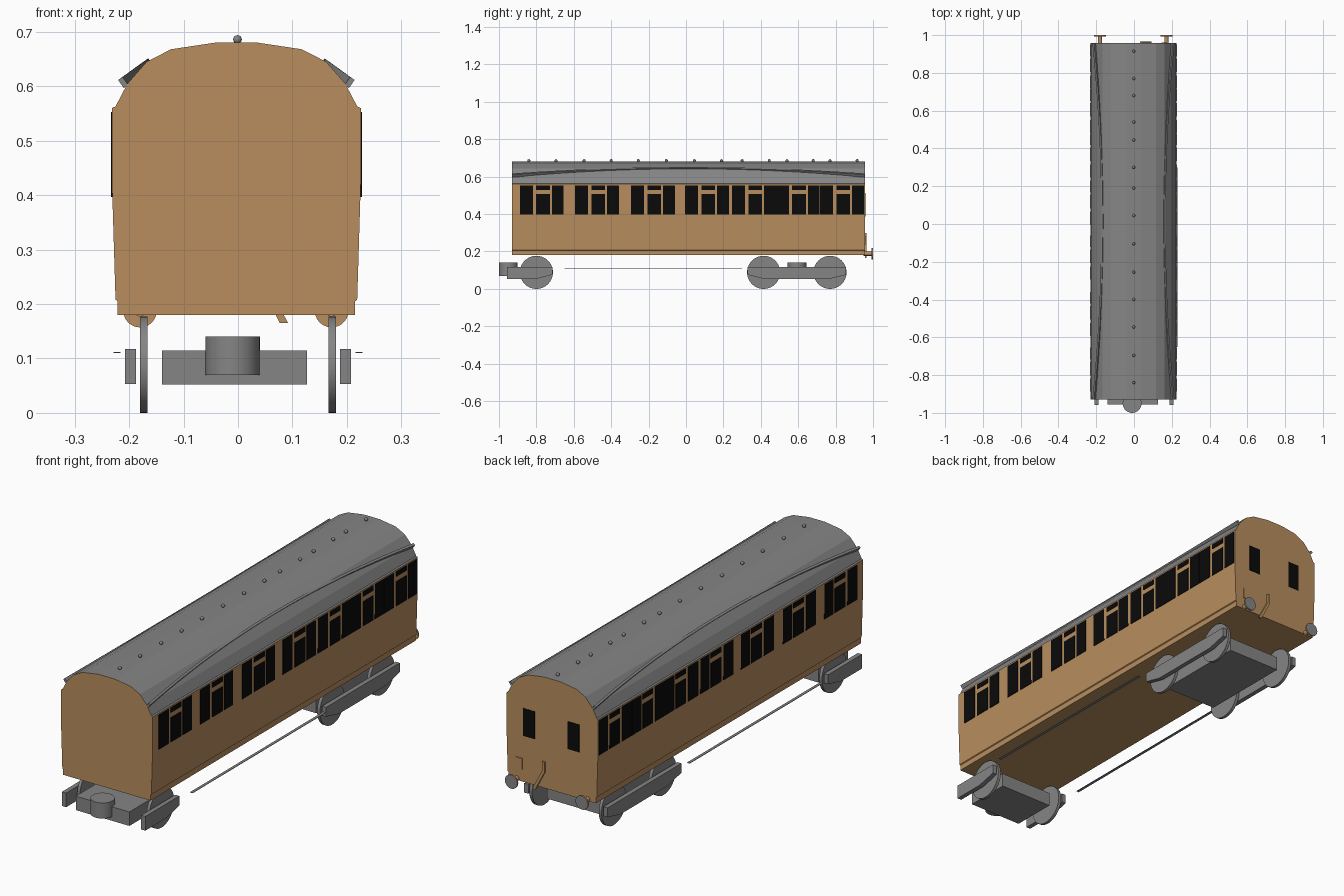
import bpy, bmesh, math
from mathutils import Matrix, Vector

if "Cube" in bpy.data.objects:
    bpy.data.objects.remove(bpy.data.objects["Cube"])


def material(name, rgb):
    m = bpy.data.materials.new(name)
    m.diffuse_color = (*rgb, 1)
    m.use_nodes = True
    m.node_tree.nodes["Principled BSDF"].inputs["Base Color"].default_value = m.diffuse_color
    return m


TAN = material("varnished tan", (0.48, 0.27, 0.112))
GREY = material("roof grey", (0.235, 0.235, 0.235))
BLACK = material("window black", (0.003, 0.003, 0.003))


def finish(bm, name, *mats, smooth=False):
    bmesh.ops.recalc_face_normals(bm, faces=bm.faces)
    me = bpy.data.meshes.new(name)
    bm.to_mesh(me)
    bm.free()
    for m in mats:
        me.materials.append(m)
    ob = bpy.data.objects.new(name, me)
    bpy.context.collection.objects.link(ob)
    if smooth:
        bpy.ops.object.select_all(action='DESELECT')
        ob.select_set(True)
        bpy.context.view_layer.objects.active = ob
        bpy.ops.object.shade_smooth_by_angle(angle=math.radians(35))
    return ob


def add_box(bm, x0, x1, y0, y1, z0, z1):
    mat = Matrix.Translation(((x0 + x1) / 2, (y0 + y1) / 2, (z0 + z1) / 2)) @ \
        Matrix.Diagonal((abs(x1 - x0), abs(y1 - y0), abs(z1 - z0), 1))
    bmesh.ops.create_cube(bm, size=1, matrix=mat)


def add_cyl(bm, centre, r, depth, axis, seg=32):
    rot = {'X': Matrix.Rotation(math.pi / 2, 4, 'Y'),
           'Y': Matrix.Rotation(math.pi / 2, 4, 'X'), 'Z': Matrix()}[axis]
    bmesh.ops.create_cone(bm, cap_ends=True, segments=seg, radius1=r, radius2=r,
                          depth=depth, matrix=Matrix.Translation(centre) @ rot)


def add_prism(bm, pts, offset):
    """Polygon extruded along an offset vector."""
    f = bm.faces.new([bm.verts.new(p) for p in pts])
    ext = bmesh.ops.extrude_face_region(bm, geom=[f], use_keep_orig=True)
    verts = [v for v in ext['geom'] if isinstance(v, bmesh.types.BMVert)]
    bmesh.ops.translate(bm, verts=verts, vec=offset)


CX = -0.003                 # body centre line
Y0, Y1 = -0.93, 0.957       # body ends

# Coach body: one section run along y, roof faces grey
half = [(0.218, 0.18), (0.218, 0.205), (0.222, 0.208), (0.2285, 0.42), (0.2285, 0.56),
        (0.222, 0.563), (0.2, 0.605), (0.165, 0.645), (0.12, 0.668), (0.04, 0.68)]
section = half + [(-x, z) for x, z in reversed(half)]
bm = bmesh.new()
add_prism(bm, [(CX + x, Y0, z) for x, z in section], (0, Y1 - Y0, 0))
for f in bm.faces:
    if f.calc_center_median().z > 0.559 and abs(f.normal.y) < 0.5:
        f.material_index = 1
finish(bm, "coach_body", TAN, GREY)

# Side windows: each bay is a door light with a vent, between two side lights
bm = bmesh.new()
for c in (-0.765, -0.47, -0.171, 0.118, 0.369, 0.604, 0.84):
    for a, b, z0, z1 in ((-0.123, -0.053, 0.397, 0.553), (-0.036, 0.037, 0.397, 0.508),
                         (-0.036, 0.037, 0.53, 0.553), (0.048, 0.111, 0.397, 0.553)):
        for s in (-1, 1):
            add_box(bm, CX + s * 0.226, CX + s * 0.2305, c + a, c + b, z0, z1)
finish(bm, "side_windows", BLACK)

# Rear end windows
bm = bmesh.new()
for x in (-0.11, 0.112):
    add_box(bm, x - 0.029, x + 0.029, Y1 - 0.003, Y1 + 0.002, 0.388, 0.512)
finish(bm, "rear_windows", BLACK)

# Rear end fittings: small box, bent brake pipe, lower beam strip
bm = bmesh.new()
add_box(bm, 0.145, 0.175, Y1 - 0.002, Y1 + 0.004, 0.235, 0.285)
finish(bm, "rear_lamp_plate", TAN)
bm = bmesh.new()
add_prism(bm, [(CX + x, Y1 - 0.001, z) for x, z in
               ((0.080, 0.165), (0.095, 0.165), (0.046, 0.258), (0.046, 0.3),
                (0.034, 0.3), (0.034, 0.253))], (0, 0.009, 0))
finish(bm, "rear_brake_pipe", TAN)

# Buffers: tan with a grey outer face
for side, x in (("left", -0.18), ("right", 0.172)):
    bm = bmesh.new()
    add_cyl(bm, (x, 0.973, 0.188), 0.011, 0.046, 'Y', 16)
    add_cyl(bm, (x, 0.9965, 0.188), 0.031, 0.007, 'Y', 24)
    bm.normal_update()
    for f in bm.faces:
        if f.normal.y > 0.9 and f.calc_center_median().y > 0.998:
            f.material_index = 1
    finish(bm, side + "_buffer", TAN, GREY, smooth=True)

# Arched rain strips along the roof sides
for side, s in (("left", -1), ("right", 1)):
    bm = bmesh.new()
    along = Vector((-0.82, 0, 0.57))
    out = Vector((0.57, 0, 0.82))
    rings = []
    n = 24
    for i in range(n + 1):
        t = 2 * i / n - 1
        k = 1 - t * t
        p = Vector((0.208 - 0.047 * k, (Y0 + Y1) / 2 + t * (Y1 - Y0) / 2, 0.607 + 0.034 * k))
        ring = []
        for a, b in ((-0.005, -0.009), (0.005, -0.009), (0.005, 0.009), (-0.005, 0.009)):
            q = p + along * a + out * b
            ring.append(bm.verts.new((CX + s * q.x, q.y, q.z)))
        rings.append(ring)
    for r0, r1 in zip(rings, rings[1:]):
        for j in range(4):
            bm.faces.new((r0[j], r0[(j + 1) % 4], r1[(j + 1) % 4], r1[j]))
    bm.faces.new(rings[0])
    bm.faces.new(rings[-1])
    finish(bm, side + "_rain_strip", GREY)

# Roof ventilators
bm = bmesh.new()
for y in (-0.84, -0.695, -0.545, -0.4, -0.255, -0.105, 0.045,
          0.19, 0.3, 0.445, 0.54, 0.68, 0.77, 0.915):
    bmesh.ops.create_uvsphere(bm, u_segments=12, v_segments=8, radius=0.008,
                              matrix=Matrix.Translation((-0.001, y, 0.686)))
finish(bm, "roof_ventilators", GREY, smooth=True)


# Bogies: wheels, side frames, centre plate and pivot (the front one is a half)
def bogie(name, axles, frame, plate, pivot_y):
    bm = bmesh.new()
    for y in axles:
        for s in (-1, 1):
            add_cyl(bm, (s * 0.173, y, 0.0885), 0.0885, 0.014, 'X', 40)
    finish(bm, name + "_wheels", GREY, smooth=True)
    bm = bmesh.new()
    for x in (-0.208, 0.187):
        add_prism(bm, [(x, y, z) for y, z in frame], (0.021, 0, 0))
    finish(bm, name + "_side_frames", GREY)
    bm = bmesh.new()
    add_box(bm, -0.14, 0.127, *plate, 0.052, 0.115)
    finish(bm, name + "_plate", GREY)
    bm = bmesh.new()
    add_cyl(bm, (-0.01, pivot_y, 0.105), 0.05, 0.07, 'Z', 32)
    finish(bm, name + "_pivot", GREY, smooth=True)


bogie("rear_bogie", (0.415, 0.77),
      [(0.33, 0.117), (0.33, 0.075), (0.42, 0.053), (0.765, 0.053), (0.855, 0.075), (0.855, 0.117)],
      (0.375, 0.81), 0.594)
bogie("front_bogie", (-0.8,),
      [(-0.957, 0.117), (-0.957, 0.053), (-0.805, 0.053), (-0.715, 0.075), (-0.715, 0.117)],
      (-0.955, -0.745), -0.95)

# Thin flat footboards between the bogies
bm = bmesh.new()
for s in (-1, 1):
    add_box(bm, s * 0.216, s * 0.229, -0.65, 0.30, 0.110, 0.112)
finish(bm, "footboards", GREY)
